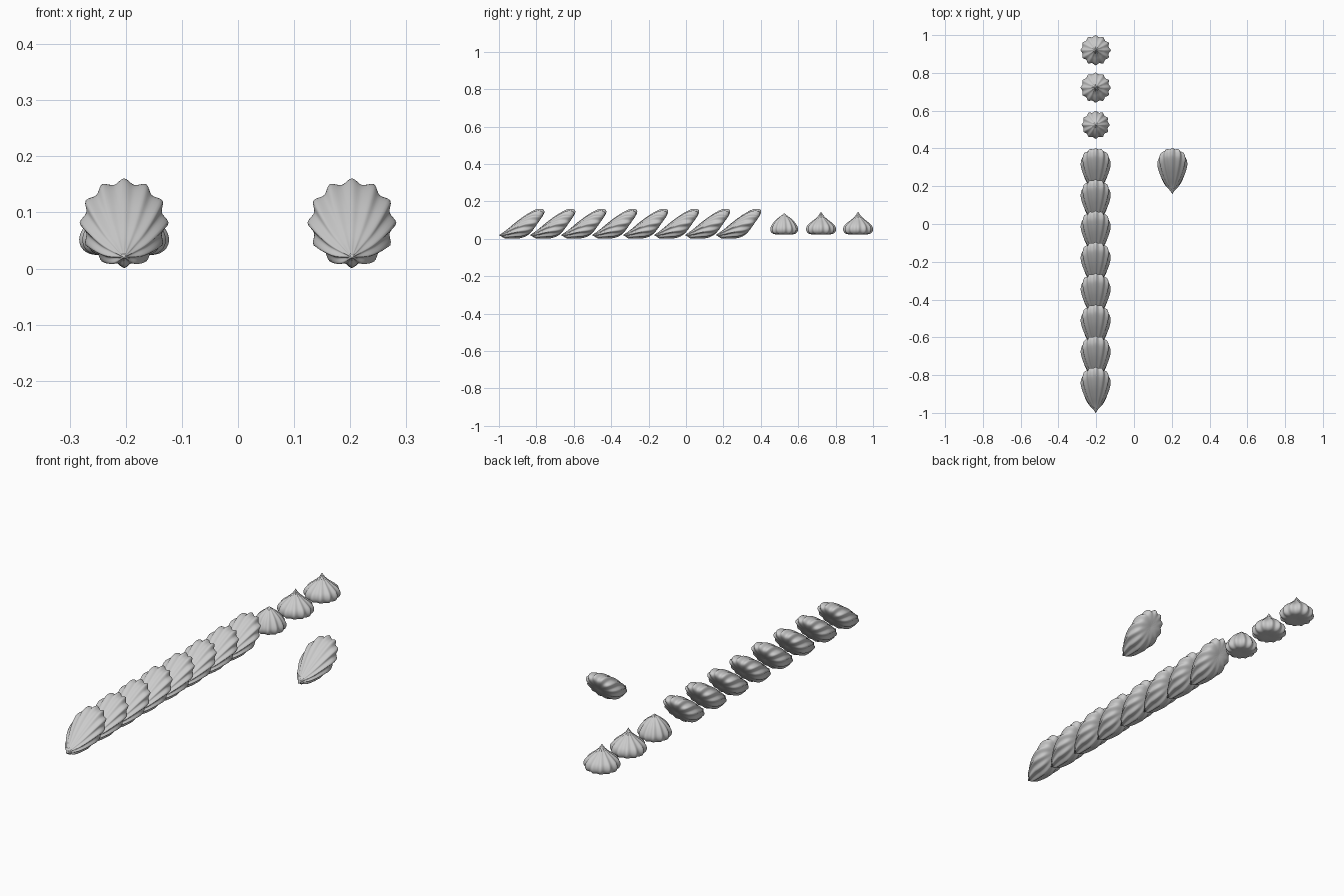
import bpy, bmesh
from math import sin, cos, pi, radians
from mathutils import Vector
from mathutils.geometry import interpolate_bezier

if "Cube" in bpy.data.objects:
    bpy.data.objects.remove(bpy.data.objects["Cube"])

RIDGES, SEGS, STEPS = 12, 96, 4


def smooth_path(pts, steps=STEPS):
    """Catmull-Rom through tuples, keeping the end points."""
    v = [Vector(p) for p in pts]
    out = []
    for i in range(len(v) - 1):
        a, b = v[i], v[i + 1]
        ta = (b - v[max(i - 1, 0)]) / 6
        tb = (v[min(i + 2, len(v) - 1)] - a) / 6
        out += interpolate_bezier(a, a + ta, b - tb, b, steps + 1)[:-1]
    return out + [v[-1]]


def piped(name, path, place, loc, depth):
    """Skin ridged rings along a path; place(ring, u, v) gives a point."""
    bm = bmesh.new()
    rings = []
    first, last = path[0], path[-1]
    start = bm.verts.new(place(first, 0, 0))
    end = bm.verts.new(place(last, 0, 0))
    for p in path[1:-1]:
        ring = []
        for k in range(SEGS):
            a = 2 * pi * k / SEGS
            valley = (0.5 - 0.5 * cos(RIDGES * a)) ** 0.8
            r = max(p.z, 0.0005) * (1 - depth * valley)
            ring.append(bm.verts.new(place(p, r * cos(a), r * sin(a))))
        rings.append(ring)
    for k in range(SEGS):
        n = (k + 1) % SEGS
        bm.faces.new((start, rings[0][n], rings[0][k]))
        bm.faces.new((end, rings[-1][k], rings[-1][n]))
        for r0, r1 in zip(rings, rings[1:]):
            bm.faces.new((r0[k], r0[n], r1[n], r1[k]))
    bmesh.ops.recalc_face_normals(bm, faces=bm.faces)
    me = bpy.data.meshes.new(name)
    bm.to_mesh(me)
    bm.free()
    me.shade_smooth()
    ob = bpy.data.objects.new(name, me)
    ob.location = loc
    bpy.context.collection.objects.link(ob)
    return ob


# leaning shell: centre y, centre z, radius from pointed tip to round back
shell = smooth_path([(0, .02, 0), (.028, .03, .018), (.06, .046, .043),
                     (.10, .065, .064), (.14, .079, .077), (.165, .082, .079),
                     (.187, .083, .073), (.202, .083, .058),
                     (.207, .083, .032), (.205, .083, 0)])
lean = lambda p, u, v: (u, p.x + 0.7 * v, p.y + v)

# rope of eight overlapping shells plus one separate shell
for i in range(8):
    piped(f"shell_{i + 1}", shell, lean, (-0.203, -1 + i * 0.1655, 0), 0.12)
piped("single_shell", shell, lean, (0.203, 0.159, 0), 0.12)

# upright dollops: unused, height, radius
upright = lambda p, u, v: (u, v, p.y)
base = [(0, .025, 0), (0, .024, .035), (0, .026, .060), (0, .036, .075),
        (0, .052, .080), (0, .070, .074)]
peaked = smooth_path(base + [(0, .088, .056), (0, .104, .035),
                             (0, .122, .016), (0, .136, .006), (0, .146, 0)])
rounded = smooth_path(base + [(0, .092, .058), (0, .110, .038),
                              (0, .123, .019), (0, .131, .008), (0, .137, 0)])
for i, (y, prof, s) in enumerate([(.525, rounded, .93), (.722, peaked, 1), (.92, peaked, 1)]):
    ob = piped(f"dollop_{i + 1}", prof, upright, (-0.203, y, 0), 0.11)
    ob.scale = (s, s, 1)
